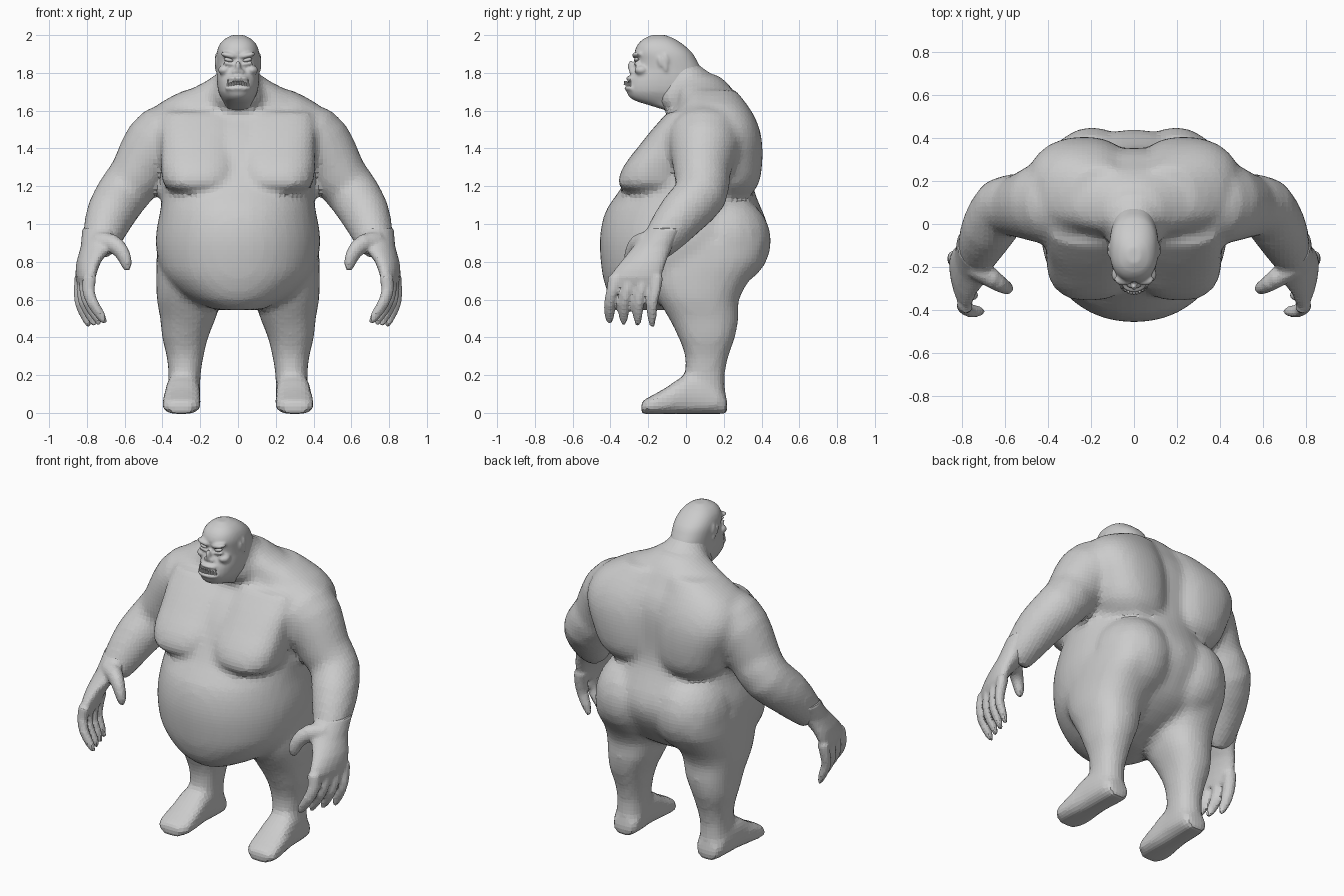
import bpy, bmesh, math
from mathutils import Matrix, Vector

cube = bpy.data.objects.get("Cube")
if cube:
    bpy.data.objects.remove(cube, do_unlink=True)

skin = bpy.data.materials.new("grey_skin")
skin.use_nodes = True
grey = (0.6, 0.6, 0.6, 1)
skin.diffuse_color = grey
skin.node_tree.nodes["Principled BSDF"].inputs["Base Color"].default_value = grey


def refine(rows):
    """Insert a smoothly interpolated row between each pair of rows."""
    out = [rows[0]]
    last = len(rows) - 1
    for i in range(last):
        a, b, c, d = rows[max(i - 1, 0)], rows[i], rows[i + 1], rows[min(i + 2, last)]
        out.append(tuple((9 * (q + r) - p - s) / 16 for p, q, r, s in zip(a, b, c, d)))
        out.append(c)
    return out


def loft(bm, rings, sides, power):
    """Skin a closed tube over rings given as (centre, half axis, half axis)."""
    loops = []
    for centre, u, v in rings:
        loop = []
        for k in range(sides):
            angle = math.tau * k / sides
            c, s = math.cos(angle), math.sin(angle)
            c = math.copysign(abs(c) ** (2 / power), c)
            s = math.copysign(abs(s) ** (2 / power), s)
            loop.append(bm.verts.new(centre + u * c + v * s))
        loops.append(loop)
    for low, high in zip(loops, loops[1:]):
        for k in range(sides):
            n = (k + 1) % sides
            bm.faces.new((low[k], low[n], high[n], high[k]))
    bm.faces.new(loops[0])
    bm.faces.new(loops[-1])


def stack(bm, rows, sides=32, power=2.1):
    """Level sections: height, centre x, half width, front y, back y."""
    rings = [(Vector((x, (f + b) / 2, z)), Vector((w, 0, 0)), Vector((0, (b - f) / 2, 0)))
             for z, x, w, f, b in refine(rows)]
    loft(bm, rings, sides, power)


def tube(bm, rows, sides=16):
    """Round limb along a path: x, y, z, radius."""
    rows = refine(rows)
    points = [Vector(r[:3]) for r in rows]
    rings = []
    for i, p in enumerate(points):
        along = (points[min(i + 1, len(points) - 1)] - points[max(i - 1, 0)]).normalized()
        u = along.cross(Vector((0, 1, 0))).normalized()
        rings.append((p, u * rows[i][3], along.cross(u) * rows[i][3]))
    loft(bm, rings, sides, 2)


def blob(bm, centre, size, tilt=0, axis="X"):
    turn = Matrix.Rotation(math.radians(tilt), 4, axis)
    matrix = Matrix.Translation(centre) @ turn @ Matrix.Diagonal((*size, 1))
    bmesh.ops.create_uvsphere(bm, u_segments=20, v_segments=12, radius=1, matrix=matrix)


def mirror(bm):
    geom = bm.verts[:] + bm.edges[:] + bm.faces[:]
    copy = bmesh.ops.duplicate(bm, geom=geom)["geom"]
    verts = [g for g in copy if isinstance(g, bmesh.types.BMVert)]
    bmesh.ops.scale(bm, vec=(-1, 1, 1), verts=verts)


def finish(bm, name, voxel=None, rounds=2, smooth=False):
    bmesh.ops.recalc_face_normals(bm, faces=bm.faces[:])
    for face in bm.faces:
        face.smooth = smooth
    mesh = bpy.data.meshes.new(name)
    bm.to_mesh(mesh)
    bm.free()
    mesh.materials.append(skin)
    obj = bpy.data.objects.new(name, mesh)
    bpy.context.collection.objects.link(obj)
    if voxel:
        blend = obj.modifiers.new("blend", 'REMESH')
        blend.mode = 'VOXEL'
        blend.voxel_size = voxel
        blend.use_smooth_shade = smooth
        relax = obj.modifiers.new("relax", 'SMOOTH')
        relax.factor = 0.5
        relax.iterations = rounds


# Legs and feet
bm = bmesh.new()
stack(bm, [(.03, .285, .07, .02, .2), (.1, .285, .085, -.01, .21), (.2, .283, .085, -.005, .205),
           (.3, .28, .098, -.005, .225), (.4, .28, .122, -.04, .26), (.5, .265, .147, -.09, .278),
           (.6, .26, .17, -.15, .28), (.7, .25, .183, -.2, .335), (.8, .245, .188, -.22, .41),
           (.9, .24, .185, -.2, .43)], 24, 2.3)
foot = [(.22, .05, .06), (.19, .08, .12), (.1, .09, .18), (0, .092, .2),
        (-.1, .1, .135), (-.18, .102, .09), (-.22, .088, .07), (-.238, .055, .055)]
loft(bm, [(Vector((.293 - y * .04, y, h / 2 - .002)), Vector((w, 0, 0)), Vector((0, 0, h / 2 + .004)))
          for y, w, h in refine(foot)], 24, 2.8)

# Arms
tube(bm, [(.3, .1, 1.45, .2), (.4, .1, 1.425, .2), (.475, .09, 1.35, .17), (.54, .085, 1.25, .147),
          (.61, .08, 1.16, .14), (.675, -.02, 1.05, .13), (.715, -.11, .94, .107),
          (.735, -.17, .87, .085)], 24)
blob(bm, (.33, .11, 1.55), (.23, .17, .1), 22, "Y")

# Chest slabs, back slabs and buttocks, split by a centre crease
stack(bm, [(1.175, .22, .13, -.32, 0), (1.21, .21, .185, -.36, 0), (1.3, .205, .203, -.335, 0),
           (1.4, .205, .205, -.26, .05), (1.5, .205, .205, -.18, .05), (1.59, .2, .19, -.1, .05)],
      28, 2.5)
stack(bm, [(1.15, .19, .15, 0, .335), (1.21, .205, .195, 0, .385), (1.33, .225, .225, -.02, .405),
           (1.46, .245, .25, -.02, .4), (1.56, .24, .24, -.02, .368), (1.64, .21, .205, -.02, .318),
           (1.71, .14, .14, 0, .262)], 32, 2.3)
blob(bm, (.195, .2, .91), (.225, .252, .25))
mirror(bm)

# Trunk with the overhanging belly
stack(bm, [(.545, 0, .12, -.33, -.02), (.6, 0, .25, -.395, .15), (.68, 0, .355, -.43, .29),
           (.76, 0, .41, -.447, .36), (.88, 0, .435, -.457, .43), (.98, 0, .43, -.45, .437),
           (1.08, 0, .41, -.42, .4), (1.18, 0, .4, -.35, .36), (1.28, 0, .4, -.295, .352),
           (1.4, 0, .42, -.235, .355), (1.5, 0, .44, -.165, .35), (1.58, 0, .445, -.09, .325),
           (1.64, 0, .4, -.06, .29), (1.7, 0, .28, -.06, .255), (1.75, 0, .18, -.06, .215),
           (1.79, 0, .12, -.06, .165)], 40)
# Thick throat leaning forward under the jaw
stack(bm, [(1.55, 0, .15, -.04, .2), (1.61, 0, .155, -.12, .24), (1.67, 0, .145, -.17, .23),
           (1.74, 0, .125, -.16, .18), (1.8, 0, .11, -.14, .125), (1.87, 0, .08, -.14, .03)], 28)
finish(bm, "body", .023, 4)

# Hands: flat palm, four curled fingers and a thumb, turned slightly inward
bm = bmesh.new()
stack(bm, [(.98, .705, .09, -.205, -.01), (.88, .735, .08, -.28, -.07), (.8, .785, .06, -.345, -.105),
           (.72, .81, .045, -.405, -.13), (.665, .812, .028, -.4, -.145)], 20)
for i in range(4):
    knuckle, tip = -.378 + .074 * i, -.405 + .075 * i
    shift = .013 * i
    tube(bm, [(.81, knuckle, .72, .036), (.82, knuckle - .01, .65, .033),
              (.8 + shift / 2, tip, .58, .03), (.755 + shift, tip, .51, .025),
              (.735 + shift, tip, .475 - shift / 2, .012)], 12)
tube(bm, [(.73, -.2, .9, .062), (.665, -.25, .895, .052), (.622, -.285, .85, .04),
          (.6, -.295, .79, .031), (.6, -.295, .755, .015)], 12)
for vert in bm.verts:
    vert.co.x += .2 * (vert.co.y + .25)
mirror(bm)
finish(bm, "hands", .012, 2)

# Head: brow, cheeks, eyelids, nostrils and ears mirrored, then skull, nose and lips
bm = bmesh.new()
blob(bm, (.048, -.258, 1.893), (.046, .03, .015), -13, "Y")
blob(bm, (.07, -.235, 1.815), (.036, .038, .026))
blob(bm, (.05, -.262, 1.849), (.034, .016, .008), -10, "Y")
blob(bm, (.02, -.28, 1.805), (.014, .02, .012))
for offset, height in ((-.135, 1.86), (-.105, 1.873), (-.11, 1.835)):
    blob(bm, (.113, offset, height), (.012, .014, .032), 12)
mirror(bm)
stack(bm, [(1.6, 0, .08, -.1, .12), (1.635, 0, .075, -.215, .12), (1.66, 0, .085, -.285, .12),
           (1.7, 0, .104, -.315, .11), (1.76, 0, .112, -.305, .1), (1.82, 0, .112, -.272, .08),
           (1.87, 0, .114, -.266, .055), (1.91, 0, .112, -.272, .03), (1.95, 0, .098, -.256, -.015),
           (1.98, 0, .07, -.225, -.06), (2, 0, .03, -.18, -.11)], 32, 2.3)
blob(bm, (0, -.285, 1.825), (.016, .022, .042), 12)
blob(bm, (0, -.288, 1.772), (.056, .03, .013))
blob(bm, (0, -.288, 1.718), (.07, .038, .018))
finish(bm, "head", .009, 2, True)

# Eyes
bm = bmesh.new()
blob(bm, (.05, -.262, 1.869), (.025, .014, .011), -14, "Y")
mirror(bm)
finish(bm, "eyes", smooth=True)

# Teeth: a curved lower row with a larger tusk at each end
bm = bmesh.new()
for i in range(-4, 5):
    x = i * .0135
    tusk = abs(i) == 4
    size = .02 if tusk else .011
    place = Matrix.Translation((x, -.322 + 9 * x * x, 1.736 - 3 * x * x + size))
    bmesh.ops.create_cone(bm, cap_ends=True, segments=8, radius1=.008,
                          radius2=.002 if tusk else .005, depth=size * 2, matrix=place)
finish(bm, "teeth")
